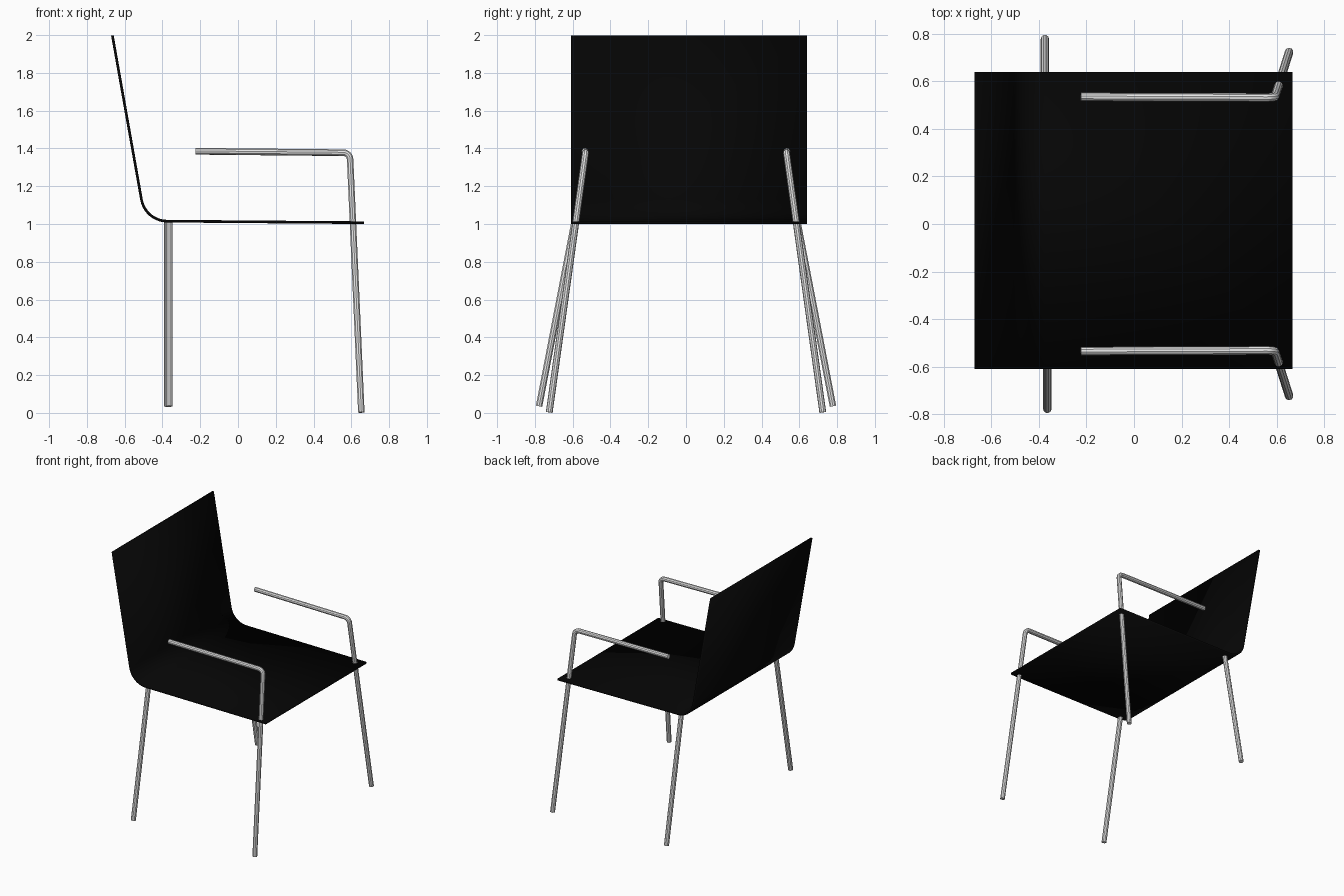
import bpy
import bmesh
from math import cos, tan
from mathutils import Vector

cube = bpy.data.objects.get("Cube")
if cube:
    bpy.data.objects.remove(cube, do_unlink=True)


def make_material(name, value):
    mat = bpy.data.materials.new(name)
    mat.use_nodes = True
    color = (value, value, value, 1)
    mat.diffuse_color = color
    bsdf = mat.node_tree.nodes["Principled BSDF"]
    bsdf.inputs["Base Color"].default_value = color
    return mat


black = make_material("black shell", 0.0015)
grey = make_material("light grey steel", 0.8)


def rounded_path(start, corner, end, tangent, steps):
    """Two straight runs joined by a circular arc."""
    start, corner, end = Vector(start), Vector(corner), Vector(end)
    u, v = (start - corner).normalized(), (end - corner).normalized()
    half = u.angle(v) / 2
    radius = tangent * tan(half)
    center = corner + (u + v).normalized() * tangent / cos(half)
    a = (corner + u * tangent - center).normalized()
    b = (corner + v * tangent - center).normalized()
    arc = [center + a.slerp(b, i / steps) * radius for i in range(steps + 1)]
    return [start, *arc, end]


def finish(obj, mat):
    obj.data.materials.append(mat)
    bpy.ops.object.select_all(action="DESELECT")
    obj.select_set(True)
    bpy.context.view_layer.objects.active = obj
    if obj.type == "CURVE":
        bpy.ops.object.convert(target="MESH")
    bpy.ops.object.shade_smooth_by_angle()


def tube(name, points, radius=0.018):
    curve = bpy.data.curves.new(name, "CURVE")
    curve.dimensions = "3D"
    curve.bevel_depth = radius
    curve.bevel_resolution = 3
    curve.use_fill_caps = True
    spline = curve.splines.new("POLY")
    spline.points.add(len(points) - 1)
    for slot, co in zip(spline.points, points):
        slot.co = (*co, 1)
    obj = bpy.data.objects.new(name, curve)
    bpy.context.collection.objects.link(obj)
    finish(obj, grey)


# Seat and backrest: one bent sheet extruded across the width
profile = rounded_path((-0.665, -0.61, 1.998), (-0.491, -0.61, 1.016),
                       (0.668, -0.61, 1.007), 0.115, 10)
bm = bmesh.new()
verts = [bm.verts.new(p) for p in profile]
edges = [bm.edges.new(pair) for pair in zip(verts, verts[1:])]
swept = bmesh.ops.extrude_edge_only(bm, edges=edges)
moved = [g for g in swept["geom"] if isinstance(g, bmesh.types.BMVert)]
bmesh.ops.translate(bm, verts=moved, vec=(0, 1.25, 0))
bmesh.ops.recalc_face_normals(bm, faces=bm.faces)
mesh = bpy.data.meshes.new("seat_shell")
bm.to_mesh(mesh)
bm.free()
shell = bpy.data.objects.new("seat_shell", mesh)
bpy.context.collection.objects.link(shell)
solid = shell.modifiers.new("thickness", "SOLIDIFY")
solid.thickness = 0.014
solid.offset = 0
finish(shell, black)

# Front legs bending into armrests, and splayed rear legs
for side, s in (("left", 1), ("right", -1)):
    front = rounded_path((0.653, s * 0.724, 0.003), (0.592, s * 0.532, 1.377),
                         (-0.224, s * 0.535, 1.385), 0.035, 6)
    tube("front_leg_and_armrest_" + side, front)
    x = -0.37 - s * 0.005
    tube("rear_leg_" + side, [(x, s * 0.778, 0.035), (x, s * 0.59, 1.012)])
